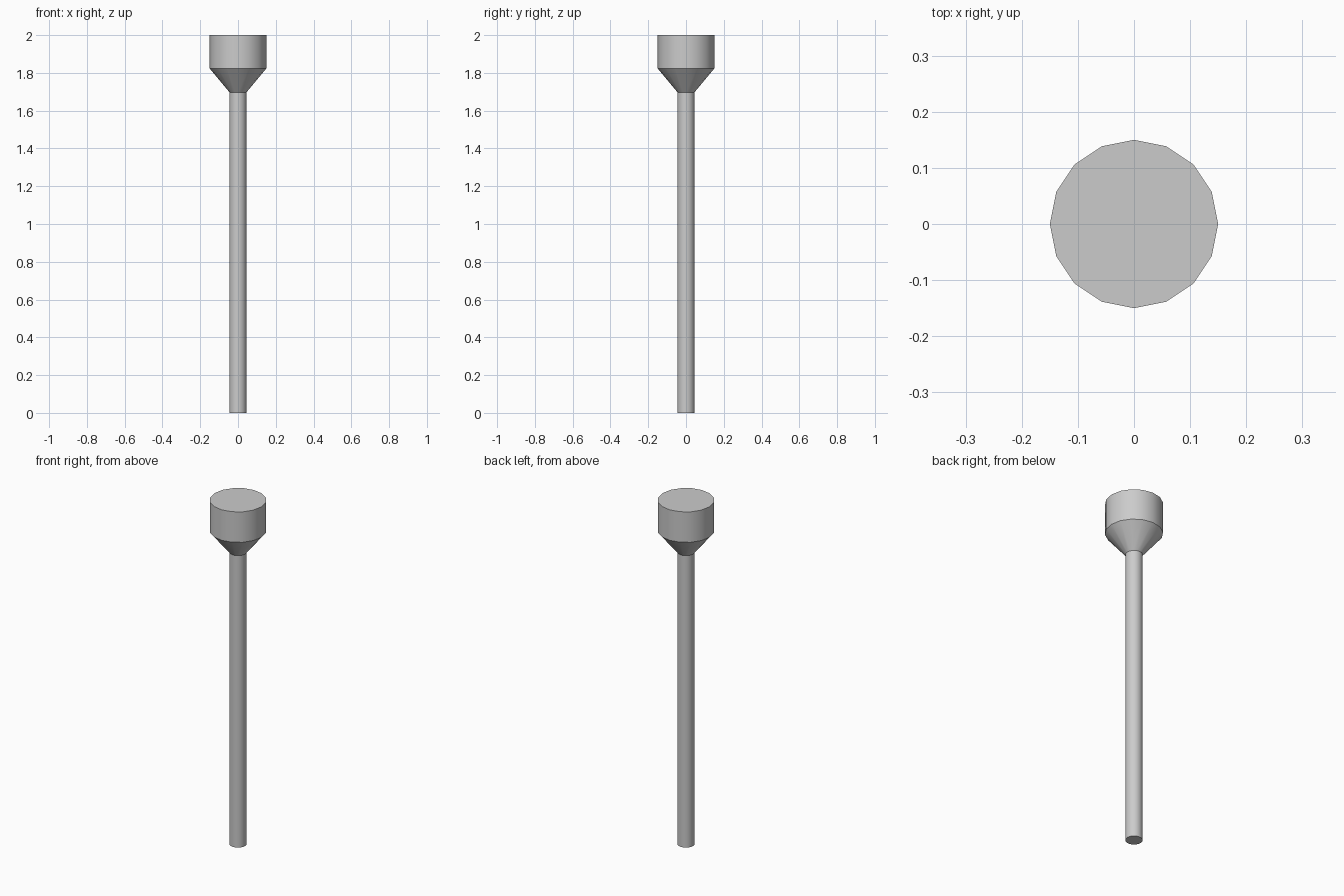
import bpy, bmesh, math

if "Cube" in bpy.data.objects:
    bpy.data.objects.remove(bpy.data.objects["Cube"])

SIDES = 16


def lathe(name, profile):
    """Closed solid turned around z from (radius, height) pairs, bottom to top."""
    bm = bmesh.new()
    rings = []
    for r, z in profile:
        rings.append([bm.verts.new((r * math.cos(2 * math.pi * i / SIDES),
                                    r * math.sin(2 * math.pi * i / SIDES), z))
                      for i in range(SIDES)])
    for low, high in zip(rings, rings[1:]):
        for i in range(SIDES):
            j = (i + 1) % SIDES
            bm.faces.new((low[i], low[j], high[j], high[i]))
    bm.faces.new(rings[0][::-1])
    bm.faces.new(rings[-1])
    mesh = bpy.data.meshes.new(name)
    bm.to_mesh(mesh)
    bm.free()
    obj = bpy.data.objects.new(name, mesh)
    bpy.context.collection.objects.link(obj)
    bpy.ops.object.select_all(action='DESELECT')
    obj.select_set(True)
    bpy.context.view_layer.objects.active = obj
    bpy.ops.object.shade_smooth_by_angle(angle=math.radians(30))
    return obj


# Slim shaft, tapered collar and wide cylindrical head in one turned profile
lathe("headed_pin", [(0.045, 0), (0.045, 1.697), (0.15, 1.823), (0.15, 2.0)])
